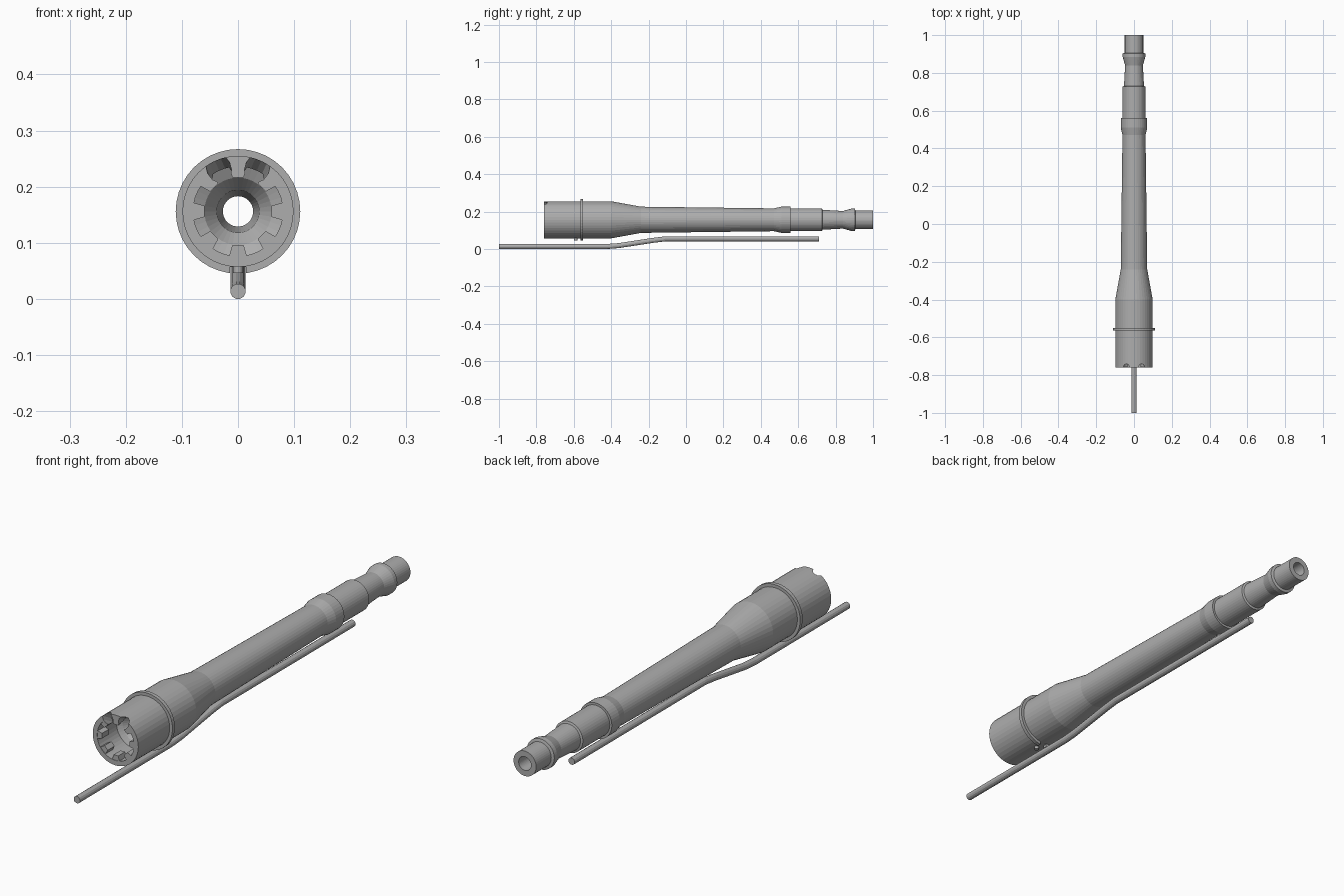
import bpy, bmesh, math
from mathutils import Vector, Matrix

cube = bpy.data.objects.get("Cube")
if cube:
    bpy.data.objects.remove(cube)

AXIS_Z = 0.156   # height of the main axis
SIDES = 40

steel = bpy.data.materials.new("grey steel")
steel.use_nodes = True
GREY = (0.42, 0.42, 0.42, 1)
steel.diffuse_color = GREY
steel.node_tree.nodes["Principled BSDF"].inputs["Base Color"].default_value = GREY


def finish(name, bm):
    bmesh.ops.recalc_face_normals(bm, faces=bm.faces)
    mesh = bpy.data.meshes.new(name)
    bm.to_mesh(mesh)
    bm.free()
    mesh.materials.append(steel)
    obj = bpy.data.objects.new(name, mesh)
    bpy.context.collection.objects.link(obj)
    return obj


def bridge(bm, a, b):
    n = len(a)
    for i in range(n):
        bm.faces.new((a[i], a[(i + 1) % n], b[(i + 1) % n], b[i]))


def lathe(name, profile):
    """Revolve a closed (y, radius) outline about the main axis."""
    bm = bmesh.new()
    rings = []
    for y, r in profile:
        angles = [2 * math.pi * i / SIDES for i in range(SIDES)]
        rings.append([bm.verts.new((r * math.cos(a), y, AXIS_Z + r * math.sin(a))) for a in angles])
    for a, b in zip(rings, rings[1:] + rings[:1]):
        bridge(bm, a, b)
    return finish(name, bm)


def cylinder(name, start, end, radius, sides):
    start, end = Vector(start), Vector(end)
    d = end - start
    place = Matrix.Translation((start + end) / 2) @ d.to_track_quat('Z', 'Y').to_matrix().to_4x4()
    bm = bmesh.new()
    bmesh.ops.create_cone(bm, cap_ends=True, segments=sides, radius1=radius,
                          radius2=radius, depth=d.length, matrix=place)
    return finish(name, bm)


def cut(obj, cutters):
    bpy.context.view_layer.objects.active = obj
    for c in cutters:
        mod = obj.modifiers.new("cut", 'BOOLEAN')
        mod.operation = 'DIFFERENCE'
        mod.solver = 'EXACT'
        mod.object = c
        bpy.ops.object.modifier_apply(modifier=mod.name)


# Main tube: outside from front to back, then the bore back to the front socket
tube = lathe("main_tube", [
    (-0.76, 0.099), (-0.40, 0.099), (-0.24, 0.07), (0.47, 0.061), (0.51, 0.07),
    (0.56, 0.07), (0.56, 0.061), (0.727, 0.061), (0.73, 0.053), (0.84, 0.047),
    (0.885, 0.06), (0.903, 0.06), (0.906, 0.049), (1.0, 0.049),
    (1.0, 0.027), (-0.50, 0.027), (-0.60, 0.038), (-0.63, 0.06), (-0.64, 0.08), (-0.76, 0.08)])

# Collar with a slot at the bottom
collar = lathe("collar", [(-0.565, 0.111), (-0.55, 0.111), (-0.55, 0.095), (-0.565, 0.095)])
bm = bmesh.new()
bmesh.ops.create_cube(bm, size=1, matrix=Matrix.Translation((0, -0.557, 0.045))
                      @ Matrix.Diagonal((0.028, 0.05, 0.024, 1)))
slot = finish("slot_cutter", bm)
cut(collar, [slot])

# Ring of eight tapered teeth inside the socket
bm = bmesh.new()
for k in range(8):
    turn = Matrix.Translation((0, 0, AXIS_Z)) @ Matrix.Rotation(k * math.pi / 4, 4, 'Y')
    rings = []
    for y in (-0.758, -0.715):
        outline = [(0.084, -0.017), (0.084, 0.017), (0.06, 0.010), (0.06, -0.010)]
        rings.append([bm.verts.new(turn @ Vector((r, y, t))) for r, t in outline])
    bridge(bm, *rings)
    bm.faces.new(rings[0])
    bm.faces.new(rings[1])
teeth = finish("socket_teeth", bm)

# Two sloping ramps cut through the front upper rim
ramps = []
for side in (-1, 1):
    a = math.radians(90 - side * 24)
    at = lambda y, r: (r * math.cos(a), y, AXIS_Z + r * math.sin(a))
    ramps.append(cylinder("ramp_cutter", at(-0.82, 0.12), at(-0.70, 0.050), 0.022, 12))
cut(tube, ramps)
cut(teeth, ramps)
for helper in ramps + [slot]:
    bpy.data.objects.remove(helper)

# Small locating pin below the socket
cylinder("locating_pin", (0, -0.59, 0.046), (0, -0.59, 0.065), 0.009, 12)

# Thin bent rod running beneath
path = [(-1.0, 0.0135), (-0.42, 0.0135), (-0.36, 0.018), (-0.17, 0.047),
        (-0.11, 0.054), (0.71, 0.054)]
bm = bmesh.new()
rings = []
for y, z in path:
    angles = [2 * math.pi * (i + 0.5) / 12 for i in range(12)]
    rings.append([bm.verts.new((0.0138 * math.cos(a), y, z + 0.0138 * math.sin(a))) for a in angles])
for a, b in zip(rings, rings[1:]):
    bridge(bm, a, b)
bm.faces.new(rings[0])
bm.faces.new(rings[-1])
finish("lower_rod", bm)
